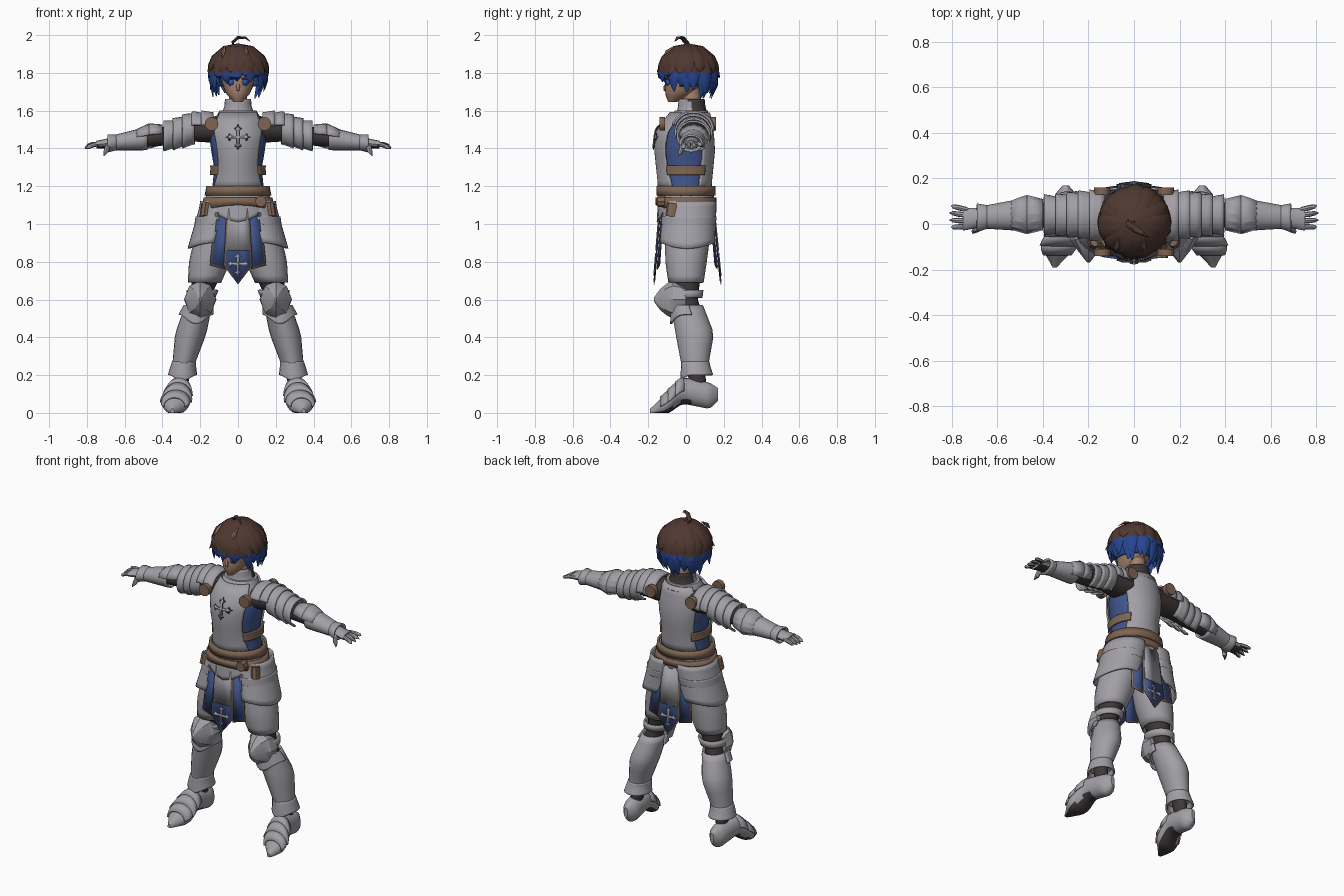
import bpy, bmesh, math, random
from mathutils import Vector

random.seed(4)
if "Cube" in bpy.data.objects:
    bpy.data.objects.remove(bpy.data.objects["Cube"])
PALETTE = {
    "steel": (.36, .35, .38), "light_steel": (.43, .42, .44), "dark_cloth": (.05, .04, .04),
    "blue_cloth": (.05, .09, .26), "leather": (.21, .13, .085), "brown_hair": (.08, .04, .03),
    "blue_hair": (.02, .06, .28), "skin": (.36, .22, .15), "eye_blue": (.03, .1, .4), "hair_shine": (.3, .2, .13)}
MATERIALS = {}
for key, rgb in PALETTE.items():
    material = MATERIALS[key] = bpy.data.materials.new(key)
    material.use_nodes = True
    material.diffuse_color = (*rgb, 1)
    material.node_tree.nodes["Principled BSDF"].inputs["Base Color"].default_value = (*rgb, 1)

# Body guides: main axis, then joints as centre and two radii
TORSO = (2, [(0, 0, 1, .18, .13), (0, 0, 1.2, .14, .13), (0, 0, 1.3, .13, .14), (0, 0, 1.4, .15, .15),
             (0, 0, 1.5, .16, .14), (0, .03, 1.6, .1, .09)])
NECK = (2, [(0, .04, 1.55, .12, .1), (0, .03, 1.6, .07, .07), (0, .03, 1.7, .06, .06)])
HEAD = (2, [(0, -.08, 1.64, .01, .01), (0, -.04, 1.68, .06, .07), (0, 0, 1.76, .09, .11),
            (0, .01, 1.84, .1, .12), (0, .01, 1.9, .09, .1), (0, .01, 1.94, .03, .03)])
LEG = (2, [(.3, .07, .1, .04, .05), (.29, .05, .25, .05, .06), (.25, .05, .42, .075, .09),
           (.2, 0, .6, .06, .07), (.15, 0, .8, .1, .1), (.08, .02, 1.1, .1, .12)])
KNEE = (1, [(.2, -.17, .6, 0, 0), (.2, -.14, .6, .03, .06), (.2, -.06, .6, .09, .11), (.2, 0, .6, .08, .07)])
FOOT = (1, [(.35, -.2, 0, 0, .01), (.33, -.1, .05, .08, .06), (.31, -.02, .12, .06, .07),
            (.3, .13, .09, .05, .07), (.3, .18, .1, 0, .02)])
ARM = (0, [(.1, .03, 1.5, .1, .08), (.25, .04, 1.5, .08, .07), (.35, .04, 1.47, .065, .06),
           (.5, .04, 1.45, .06, .05), (.66, .03, 1.43, .04, .03), (.75, .02, 1.42, .05, .02)])

def sample(limb, t):
    """Softened centre and radii of a guide at position t on its axis."""
    axis, joints = limb
    def linear(s):
        s = min(max(s, joints[0][axis]), joints[-1][axis])
        for p, q in zip(joints, joints[1:]):
            if s <= q[axis]:
                return [a + (b - a) * (s - p[axis]) / (q[axis] - p[axis]) for a, b in zip(p, q)]
    result = [(a + b + b + c) / 4 for a, b, c in zip(linear(t - .02), linear(t), linear(t + .02))]
    result[axis] = t
    return result

def make(name, verts, faces, mats, rule=None, mirror=False, thick=0, sharp=40):
    """Mesh object with optional colour rule, mirror and thickness."""
    mesh = bpy.data.meshes.new(name)
    mesh.from_pydata(verts, [], faces)
    bm = bmesh.new()
    bm.from_mesh(mesh)
    bmesh.ops.recalc_face_normals(bm, faces=bm.faces)
    for face in bm.faces:
        face.smooth = True
        face.material_index = int(rule(face.calc_center_median(), face.normal)) if rule else 0
    bm.to_mesh(mesh)
    bm.free()
    mesh.set_sharp_from_angle(angle=math.radians(sharp))
    for key in mats.split():
        mesh.materials.append(MATERIALS[key])
    ob = bpy.data.objects.new(name, mesh)
    bpy.context.collection.objects.link(ob)
    if thick:
        solid = ob.modifiers.new("thickness", "SOLIDIFY")
        solid.thickness, solid.offset = thick, 0
    if mirror:
        ob.modifiers.new("mirror", "MIRROR")

def tube_faces(base, rings, sides, columns):
    starts = [base + r * columns for r in range(rings)]
    return [(s + i, s + (i + 1) % columns, s + columns + (i + 1) % columns, s + columns + i)
            for s in starts for i in range(sides)]

def outer(t):
    return math.cos(t) ** 2

def front(t):
    return max(0, -math.sin(t)) ** 4

def wrap(name, limb, start, end, mats="steel", gap=0, flare=0, rings=8, sides=20, arc=(0, 180),
         pinch=0, ridge=0, dip=0, dip_rule=outer, **options):
    """Shell around a guide; arc is (middle, half width) in degrees."""
    columns = sides if arc[1] == 180 else sides + 1
    verts = []
    for r in range(rings + 1):
        u = r / rings
        x, y, z, a, b = sample(limb, start + (end - start) * u)
        half = arc[1] * (1 - pinch * math.sin(math.pi * u))
        for i in range(columns):
            t = math.radians(arc[0] + half * (2 * i / sides - 1))
            c, s = (a + gap + flare * u) * math.cos(t), (b + gap + flare * u) * math.sin(t)
            verts.append(((x, y + c, z + s), (x + c, y, max(0, z + s)),
                          (x + c, y + s * (1 + ridge * front(t)), z - dip * u * dip_rule(t)))[limb[0]])
    faces = tube_faces(0, rings, sides, columns)
    if columns == sides and not options.get("thick"):
        faces += [tuple(range(sides)), tuple(range(len(verts) - sides, len(verts)))]
    make(name, verts, faces, mats, **options)

def strands(name, items, mats, sides=8, taper=True, **options):
    """Flattened tubes, each (path, half width, half thickness, width direction)."""
    verts, faces = [], []
    for path, width, depth, across in items:
        base, last = len(verts), len(path) - 1
        points, across = [Vector(p) for p in path], Vector(across).normalized()
        for k, p in enumerate(points):
            tangent, u = points[min(k + 1, last)] - points[max(k - 1, 0)], k / last
            side = tangent.cross(across).normalized()
            size = min(1, .4 + 2 * u) * (1 - .9 * u ** 4) if taper else 1
            for t in [math.tau * i / sides for i in range(sides)]:
                verts.append(p + size * (across * width * math.cos(t) + side * depth * math.sin(t)))
        faces += tube_faces(base, last, sides, sides)
        faces += [tuple(range(base, base + sides)), tuple(range(len(verts) - sides, len(verts)))]
    make(name, verts, faces, mats, **options)

def plate(name, outline, depth, mats, thick=.004):
    """Thin mirrored plate: an (x, z) outline laid on the surface y = depth(x, z)."""
    verts = [(x, depth(x, z), z) for x, z in outline]
    make(name, verts, [tuple(range(len(verts)))], mats, mirror=True, thick=thick)

def skin_of(limb, lift, ridge=0):
    def depth(x, z):
        _, y, _, a, b = sample(limb, z)
        s = math.sqrt(max(0, 1 - (x / a) ** 2))
        return y - (b + lift) * s * (1 + ridge * s ** 4)
    return depth

def half_cross(middle, size, tail=1):
    quarter = [(0, 1), (.1, .8), (.3, .7), (.1, .6), (.1, .1)]
    top = quarter + [(b, a) for a, b in reversed(quarter[:-1])]
    return [(x * size, middle + z * size) for x, z in top + [(x, -z * tail) for x, z in reversed(top[:-1])]]

def oval(x, z, width, height):
    return [(x + width * math.cos(t), z + height * math.sin(t)) for t in range(6)]

PAIR = dict(mirror=True, thick=.01)
# Torso: cloth, breastplate, backplate, collar, straps
wrap("torso_cloth", TORSO, 1, 1.6, "blue_cloth steel", gap=-.005, rule=lambda c, normal: c.z > 1.53)
wrap("breastplate", TORSO, 1.18, 1.59, gap=.005, arc=(-90, 60), pinch=.25, ridge=.06, thick=.01)
wrap("backplate", TORSO, 1.18, 1.59, arc=(90, 60), pinch=.1, thick=.01)
wrap("gorget", NECK, 1.56, 1.66, "steel dark_cloth", thick=.01, rule=lambda c, normal: c.y > .02 and c.z > 1.59)
wrap("side_strap", TORSO, 1.26, 1.31, "leather", gap=.01, arc=(0, 42), **PAIR)
plate("chest_cross_edge", half_cross(1.46, .067), skin_of(TORSO, .014, .06), "dark_cloth")
plate("chest_cross", half_cross(1.46, .058), skin_of(TORSO, .017, .06), "light_steel")
for place, y in (("front", -.13), ("back", .14)):
    disc = ([(.14, y - .01, 1.53), (.14, y + .02, 1.53)], .036, .036, (1, 0, 0))
    strands(place + "_shoulder_disc", [disc], "leather", sides=16, taper=False, mirror=True)
# Waist, belts and hip plates
wrap("fauld", TORSO, 1.19, 1.08, gap=.01, flare=.01, dip=.07, dip_rule=front, thick=.01)
wrap("waist_belt", TORSO, 1.15, 1.2, "leather", gap=.02, rings=1, sides=32, thick=.014)
wrap("hip_belt", TORSO, 1.14, 1.1, "leather", gap=.024, rings=1, sides=32, dip=.03, thick=.014)
buckle = ([(.12, -.11, 1.12), (.12, -.15, 1.12)], .03, .03, (1, 0, 0))
strands("belt_buckle", [buckle], "leather", taper=False)
strands("belt_pouch", [([(.17, -.07, 1.11), (.18, -.08, 1.04)], .024, .03, (1, 0, 0))], "leather", taper=False, mirror=True)
wrap("tasset", LEG, 1.12, .9, gap=.015, flare=.02, arc=(10, 100), dip=.03, **PAIR)
wrap("tasset_rib", LEG, 1.04, 1, gap=.026, arc=(10, 98), dip=.03, **PAIR)
# Tabard banners and skirts, front and back
def banner(inset):
    return [(0, 1.09), (.06 - inset, 1.09), (.076 - inset, .78), (0, .68 + inset)]
def skirt(inset):
    return [(.03, 1.08), (.12 - inset, 1.06), (.15 - inset, .78 + inset), (.07, .76 + inset)]
for place, way, start, slope in (("front", -1, .137, .08), ("back", 1, .145, .1)):
    def hang(lift):
        return lambda x, z: way * (start + (1.08 - z) * slope + lift - .12 * max(0, x - .06))
    plate(place + "_banner_border", banner(0), hang(0), "leather")
    plate(place + "_banner_cloth", banner(.01), hang(0), "blue_cloth", thick=.009)
    plate(place + "_banner_panel", [(0, 1.09), (.05, 1.09), (.064, .86), (0, .86)], hang(.006), "steel")
    plate(place + "_banner_cross", half_cross(.79, .055, 1.2), hang(.006), "light_steel")
    plate(place + "_skirt_hem", skirt(0), hang(-.01), "leather")
    plate(place + "_skirt_cloth", skirt(.01), hang(-.01), "blue_cloth", thick=.009)
# Legs
wrap("leg_cloth", LEG, 1, .1, "dark_cloth", gap=-.01, rings=20, mirror=True)
wrap("thigh_plate", LEG, 1, .69, gap=.005, **PAIR)
wrap("knee_band", LEG, .65, .61, gap=.01, rings=2, **PAIR)
wrap("knee_cop", KNEE, 0, -.17, rings=5, sides=8, mirror=True, sharp=25)
wrap("knee_lower_lame", LEG, .57, .52, gap=.012, flare=.01, arc=(-90, 95), dip=.05, dip_rule=front, **PAIR)
wrap("greave", LEG, .57, .23, gap=.003, ridge=.08, **PAIR)
wrap("ankle_cuff", LEG, .27, .2, gap=.006, flare=.02, dip=.03, dip_rule=front, **PAIR)
wrap("sabaton", FOOT, .17, -.19, "steel dark_cloth", rings=18, mirror=True,
     rule=lambda c, normal: normal.z < -.6 and c.y < .03)
for k in range(3):
    wrap(f"sabaton_lame_{k}", FOOT, -.01 - .04 * k, -.055 - .04 * k, flare=.006, rings=2, arc=(90, 90), **PAIR)
# Arms and gauntlets
def palm_side(c, normal):
    return normal.z < -.5
wrap("arm_cloth", ARM, .1, .68, "dark_cloth", gap=-.008, rings=16, mirror=True)
for k in range(5):
    x = .13 + .05 * k
    wrap(f"pauldron_lame_{k}", ARM, x, x + .065, gap=.008, flare=.015, rings=3,
         arc=(80, 85) if k < 2 else (90, 160), **PAIR)
for place, x in (("upper", .4), ("lower", .55)):
    wrap(place + "_elbow_cop", ARM, x, .47, gap=.002, flare=.02, rings=2, sides=8, arc=(60, 105), sharp=20, **PAIR)
wrap("vambrace", ARM, .48, .66, gap=.005, **PAIR)
wrap("wrist_cuff", ARM, .64, .69, gap=.004, flare=.012, rings=3, **PAIR)
wrap("gauntlet_palm", ARM, .65, .75, "steel dark_cloth", sides=12, mirror=True, rule=palm_side)
digits = [([(.68, 0, 1.43), (.69, -.02, 1.41), (.7, -.03, 1.38), (.71, -.04, 1.36)], .016, .015, (1, 0, 0))]
for k in range(4):
    y, reach = .022 * k - .01, .815 - .008 * abs(k - 1.5)
    path = [(x, y * (1 + 4 * (x - .7)), 1.425 - (5 - k) * max(0, x - .73) ** 2) for x in (.71, .74, .77, .795, reach)]
    digits.append((path, .013, .013, (0, 1, 0)))
strands("gauntlet_fingers", digits, "steel dark_cloth", mirror=True, rule=palm_side)
# Head
wrap("neck", NECK, 1.58, 1.72, "skin", gap=-.015)
wrap("head", HEAD, 1.645, 1.94, "skin", rings=16)
strands("nose", [([(0, -.1, 1.75), (0, -.11, 1.73), (0, -.115, 1.71), (0, -.09, 1.7)], .01, .008, (1, 0, 0))], "skin")
plate("eyes", oval(.04, 1.75, .018, .018), skin_of(HEAD, .004), "eye_blue")
plate("lashes", oval(.04, 1.77, .025, .005), skin_of(HEAD, .006), "dark_cloth")
# Hair: cap, nape and two rings of locks, brown above and blue below
wrap("hair_cap", HEAD, 1.79, 1.94, "brown_hair", gap=.02)
wrap("hair_nape", HEAD, 1.73, 1.8, "blue_hair", gap=.02, arc=(90, 100), thick=.01)
locks = []
for k in range(42):
    turn, tuft = math.tau * (k + random.uniform(-.3, .3)) / 24, k >= 24
    turn = turn * 24 / 18 if tuft else turn
    c, s = math.cos(turn), math.sin(turn)
    tip = random.uniform(-.02, .02) + (1.79 if tuft else 1.76 if s < -.6 else 1.715 if s < .2 else 1.68)
    flick = random.uniform(1, 1.14) if tuft else random.uniform(.84, 1) - .12 * max(0, s)
    size = random.uniform(.95, 1.02) + (.03 if tuft else 0)
    flow = [(size * math.sin(a), 1.8 + .15 * math.cos(a)) for a in (.02, .5, 1, 1.3 if tuft else math.pi / 2)]
    flow += [(size, (flow[-1][1] + tip) / 2), (flick, tip)]
    locks.append(([(.15 * r * c, .01 + .15 * r * s, z) for r, z in flow], .042, .014, (-s, c, 0)))
strands("hair_locks", locks, "brown_hair blue_hair", rule=lambda c, normal: c.z < 1.8)
shine = [([(x, -.06, 1.94), (x * 1.1, -.1, 1.91), (x * 1.2, -.12, 1.88)], .012, .012, (1, 0, 0)) for x in (-.07, .04)]
strands("hair_shine", shine, "hair_shine")
curl = [(.05 * math.cos(a) + .02, .02 - .02 * k, 1.95 + .04 * math.sin(a)) for k, a in enumerate((3.6, 2.8, 2, 1.2, .4))]
strands("hair_curl", [(curl, .018, .009, (0, 1, 0))], "brown_hair")
